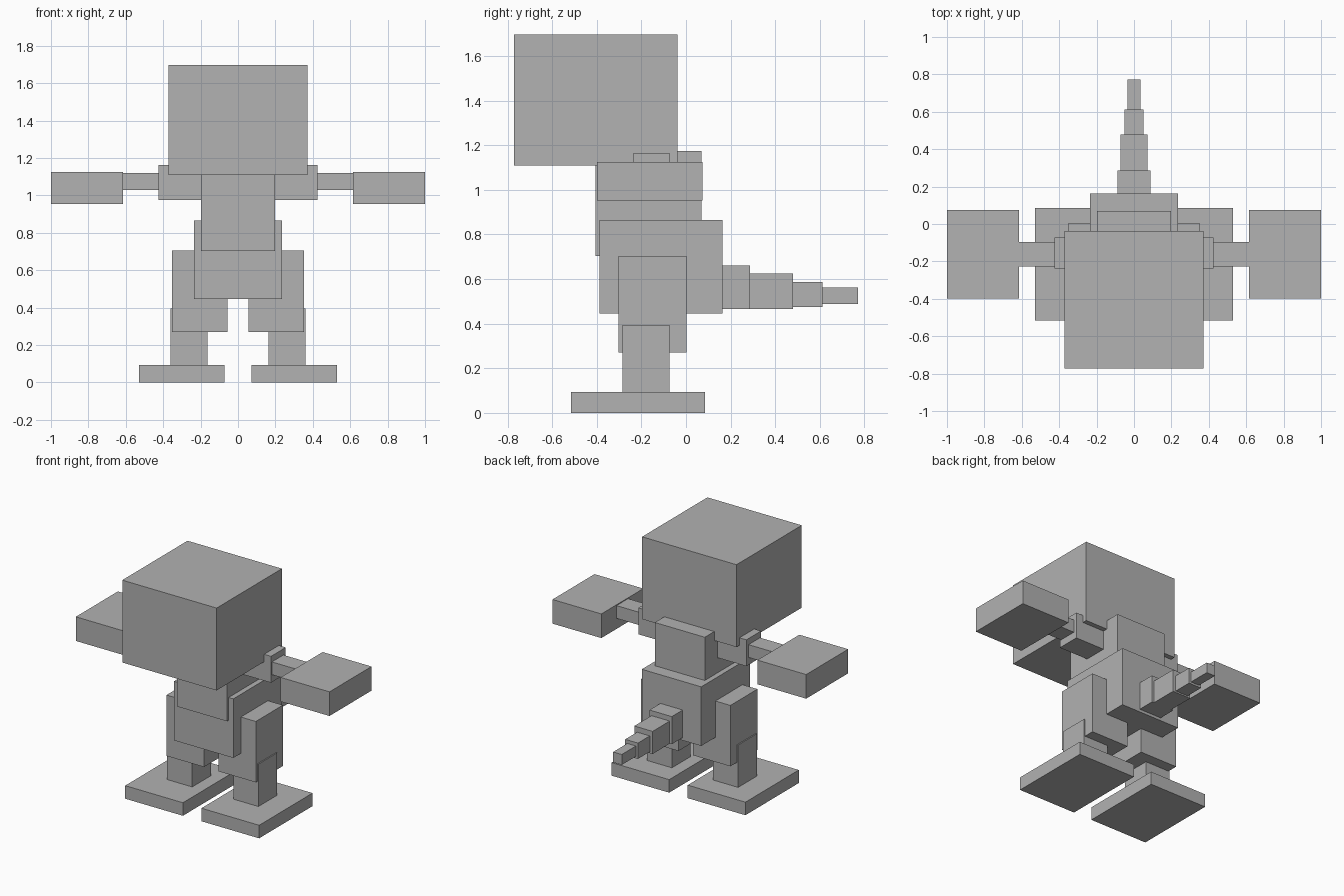
import bpy
import bmesh

default = bpy.data.objects.get("Cube")
if default:
    bpy.data.objects.remove(default, do_unlink=True)

# One plain grey for the whole figure
grey = bpy.data.materials.new("plain_grey")
grey.use_nodes = True
colour = (0.445, 0.445, 0.445, 1)
grey.diffuse_color = colour
grey.node_tree.nodes["Principled BSDF"].inputs["Base Color"].default_value = colour


def box(name, xs, ys, zs):
    """Box spanning the given (min, max) range on each axis."""
    spans = (xs, ys, zs)
    mesh = bpy.data.meshes.new(name)
    bm = bmesh.new()
    bmesh.ops.create_cube(bm, size=1)
    for v in bm.verts:
        v.co = [(a + b) / 2 + c * abs(b - a) for c, (a, b) in zip(v.co, spans)]
    bm.to_mesh(mesh)
    bm.free()
    mesh.materials.append(grey)
    obj = bpy.data.objects.new(name, mesh)
    bpy.context.collection.objects.link(obj)
    return obj


def centred(name, half, ys, zs):
    box(name, (-half, half), ys, zs)


def pair(name, xs, ys, zs):
    for side, s in (("left", 1), ("right", -1)):
        box(f"{side}_{name}", (s * xs[0], s * xs[1]), ys, zs)


# Head and body
centred("head", 0.372, (-0.772, -0.037), (1.11, 1.697))
centred("chest", 0.197, (-0.405, 0.07), (0.703, 1.174))
centred("hips", 0.234, (-0.387, 0.163), (0.445, 0.866))

# Arms
pair("shoulder", (0.197, 0.426), (-0.237, -0.071), (0.975, 1.163))
pair("forearm", (0.426, 0.615), (-0.226, -0.096), (1.028, 1.119))
pair("hand", (0.615, 1.0), (-0.398, 0.075), (0.953, 1.125))

# Legs
pair("thigh", (0.057, 0.352), (-0.302, 0.003), (0.27, 0.704))
pair("shin", (0.162, 0.36), (-0.284, -0.073), (0.093, 0.395))
pair("foot", (0.073, 0.528), (-0.516, 0.085), (0, 0.093))

# Tail tapering backwards: half width, end, bottom, top
start = 0.163
for i, (half, end, low, high) in enumerate((
        (0.088, 0.286, 0.465, 0.662),
        (0.072, 0.479, 0.465, 0.626),
        (0.05, 0.613, 0.475, 0.588),
        (0.034, 0.772, 0.489, 0.563))):
    centred(f"tail_segment_{i + 1}", half, (start, end), (low, high))
    start = end
